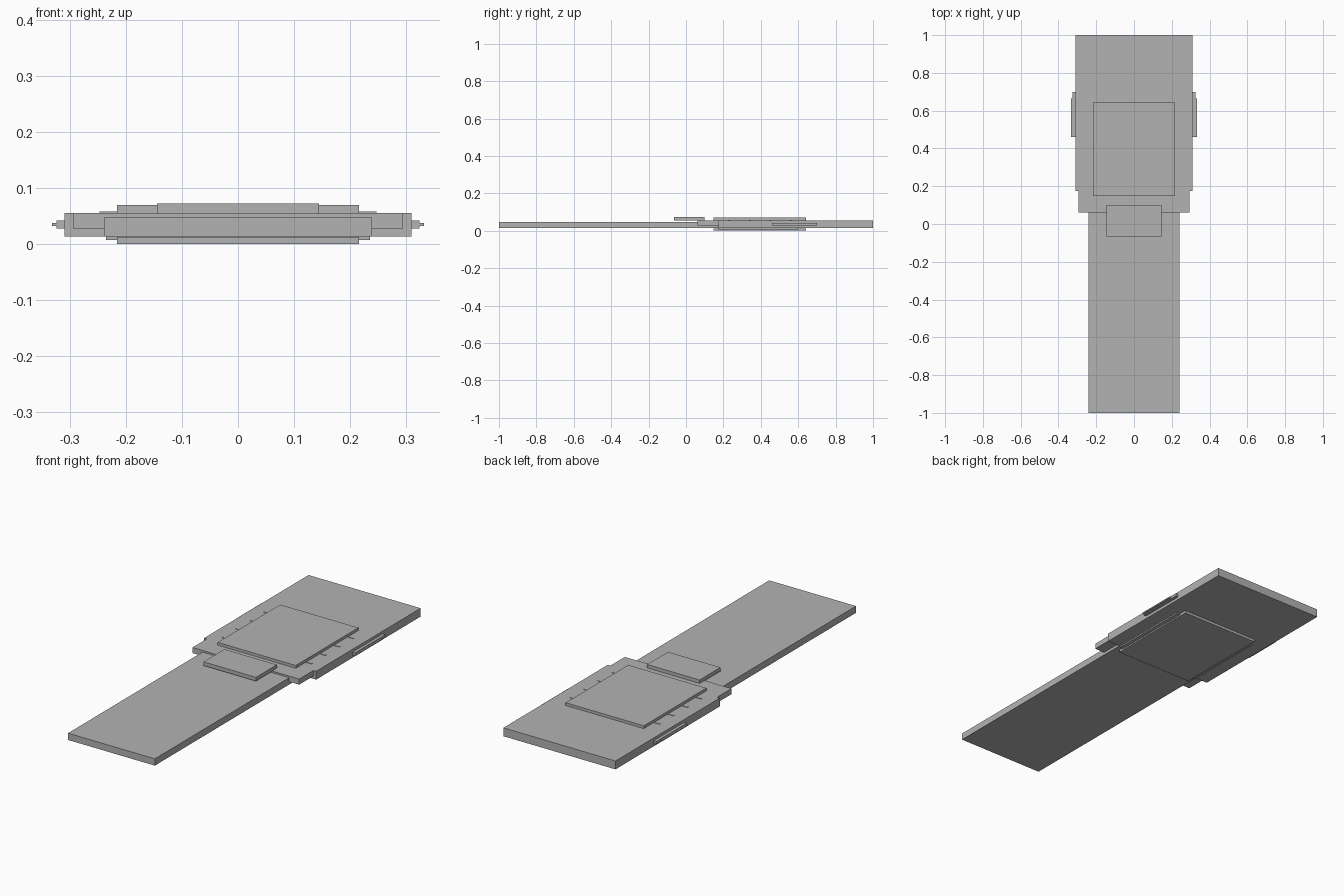
import bpy

cube = bpy.data.objects.get("Cube")
if cube:
    bpy.data.objects.remove(cube, do_unlink=True)

GREY = (0.45, 0.45, 0.45, 1.0)
grey = bpy.data.materials.new("plain_grey")
grey.use_nodes = True
grey.diffuse_color = GREY
grey.node_tree.nodes["Principled BSDF"].inputs["Base Color"].default_value = GREY


def box(name, xs, ys, zs):
    """Box spanning the given (low, high) ranges."""
    spans = (xs, ys, zs)
    bpy.ops.mesh.primitive_cube_add(size=1, location=[(a + b) / 2 for a, b in spans])
    ob = bpy.context.object
    ob.name = name
    ob.scale = [b - a for a, b in spans]
    bpy.ops.object.transform_apply(location=False, rotation=False, scale=True)
    ob.data.materials.append(grey)
    return ob


def centred(name, half_width, ys, zs):
    return box(name, (-half_width, half_width), ys, zs)


# Long slab and wider body
centred("long_slab", 0.24, (-1.0, 0.175), (0.014, 0.048))
centred("main_body", 0.31, (0.175, 1.0), (0.014, 0.056))
centred("front_step", 0.295, (0.062, 0.175), (0.028, 0.056))

# Raised pieces on the upper face
centred("small_block", 0.145, (-0.065, 0.10), (0.054, 0.073))
centred("top_plate", 0.216, (0.148, 0.642), (0.056, 0.070))

# Stacked plates on the lower face
centred("bottom_rail_plate", 0.236, (0.175, 0.60), (0.007, 0.014))
centred("bottom_plate", 0.216, (0.148, 0.642), (0.0, 0.013))

# Side catches and the small ticks beside the top plate
for side, sign in (("left", 1), ("right", -1)):
    def sided(low, high):
        return tuple(sorted((sign * low, sign * high)))

    box(side + "_catch_base", sided(0.31, 0.325), (0.46, 0.70), (0.028, 0.042))
    box(side + "_catch_ridge", sided(0.325, 0.333), (0.46, 0.665), (0.032, 0.038))
    for i in range(4):
        y = 0.23 + 0.11 * i
        box(f"{side}_tick_{i + 1}", sided(0.216, 0.248), (y - 0.004, y + 0.004), (0.056, 0.058))
